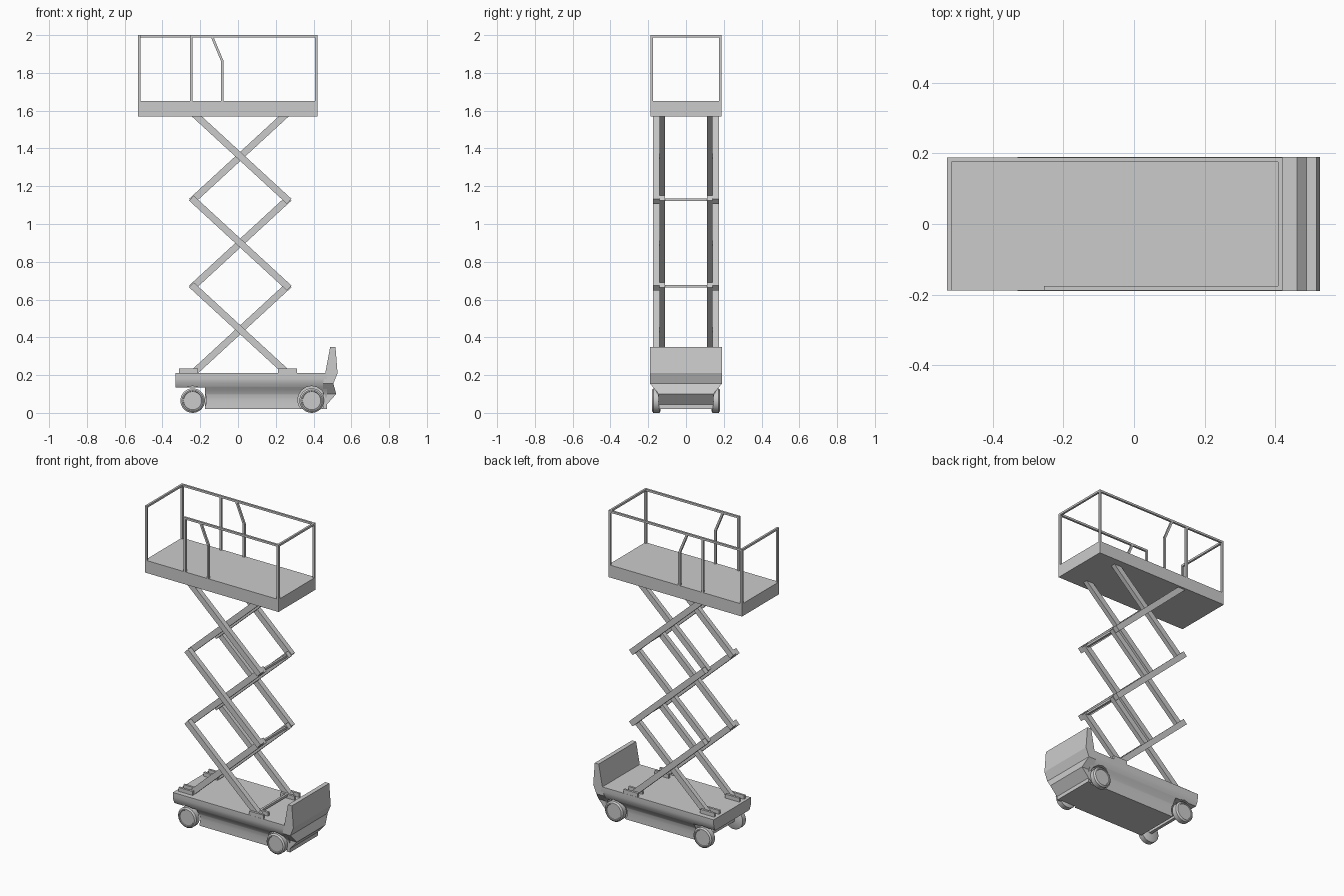
import bpy, bmesh, math
from mathutils import Vector, Matrix

if "Cube" in bpy.data.objects:
    bpy.data.objects.remove(bpy.data.objects["Cube"])

grey = bpy.data.materials.new("light_grey")
grey.diffuse_color = (0.6, 0.6, 0.6, 1)
grey.use_nodes = True
grey.node_tree.nodes["Principled BSDF"].inputs["Base Color"].default_value = grey.diffuse_color


def finish(name, bm, smooth=None):
    bmesh.ops.recalc_face_normals(bm, faces=bm.faces)
    me = bpy.data.meshes.new(name)
    bm.to_mesh(me)
    bm.free()
    ob = bpy.data.objects.new(name, me)
    bpy.context.collection.objects.link(ob)
    me.materials.append(grey)
    if smooth:
        bpy.ops.object.select_all(action='DESELECT')
        ob.select_set(True)
        bpy.context.view_layer.objects.active = ob
        bpy.ops.object.shade_smooth_by_angle(angle=math.radians(smooth))
    return ob


def box(name, x, y, z):
    bm = bmesh.new()
    m = Matrix.Translation([(a + b) / 2 for a, b in (x, y, z)])
    m = m @ Matrix.Diagonal((x[1] - x[0], y[1] - y[0], z[1] - z[0], 1))
    bmesh.ops.create_cube(bm, size=1, matrix=m)
    return finish(name, bm)


def bar(name, a, b, wide, deep, extend=0.0):
    """Square bar between two points; wide is along y for bars in the xz plane."""
    a, b = Vector(a), Vector(b)
    d = (b - a).normalized()
    side = Vector((0, 1, 0)) if abs(d.y) < 0.9 else Vector((1, 0, 0))
    up = d.cross(side)
    rot = Matrix((d, side, up)).transposed().to_4x4()
    m = Matrix.Translation((a + b) / 2) @ rot
    m = m @ Matrix.Diagonal(((b - a).length + 2 * extend, wide, deep, 1))
    bm = bmesh.new()
    bmesh.ops.create_cube(bm, size=1, matrix=m)
    return finish(name, bm)


def loft(name, rings, smooth=None):
    """Skin equal-length rings of points and cap both ends."""
    bm = bmesh.new()
    vs = [[bm.verts.new(p) for p in r] for r in rings]
    n = len(vs[0])
    for r, s in zip(vs, vs[1:]):
        for i in range(n):
            j = (i + 1) % n
            bm.faces.new((r[i], r[j], s[j], s[i]))
    bm.faces.new(vs[0])
    bm.faces.new(vs[-1])
    return finish(name, bm, smooth)


def turned(name, x, y0, z, profile, segs=32, smooth=None):
    """Closed wheel-like solid around the y direction from (radius, offset) pairs."""
    rings = [[(x + r * math.cos(2 * math.pi * i / segs), y0 + o,
               z + r * math.sin(2 * math.pi * i / segs)) for i in range(segs)]
             for r, o in profile]
    return loft(name, rings, smooth)


# Chassis: curved sides tucked in towards the bottom
half = [(0.19, 0.21), (0.19, 0.18), (0.186, 0.16), (0.176, 0.14),
        (0.162, 0.12), (0.15, 0.10), (0.145, 0.08), (0.143, 0.05), (0.143, 0.02)]
section = half + [(-y, z) for y, z in reversed(half)]
chassis = loft("chassis", [[(x, y, z) for y, z in section] for x in (-0.33, 0.47)], 40)

# Wheel arches and the recess under the rear end
cutters = [box("rear_recess_cutter", (-0.4, -0.175), (-0.3, 0.3), (-0.1, 0.135))]
for s in (-1, 1):
    for x in (-0.24, 0.39):
        cutters.append(turned("arch_cutter", x, s * 0.13, 0.068,
                              [(0.074, 0), (0.074, s * 0.12)], 16))
for c in cutters:
    c.hide_render = True
    c.hide_viewport = True
    mod = chassis.modifiers.new("cut", 'BOOLEAN')
    mod.operation = 'DIFFERENCE'
    mod.solver = 'EXACT'
    mod.object = c

# Upright front panel, narrowing below the deck
slices = [(0.35, 0.488, 0.516, 0.19), (0.21, 0.462, 0.527, 0.19),
          (0.155, 0.45, 0.505, 0.19), (0.10, 0.45, 0.52, 0.145),
          (0.035, 0.44, 0.462, 0.145)]
loft("front_panel", [[(x0, -w, z), (x1, -w, z), (x1, w, z), (x0, w, z)]
                     for z, x0, x1, w in slices])

# Wheels and rear axle
for s in (-1, 1):
    for x in (-0.24, 0.39):
        turned("wheel", x, s * 0.135, 0.065,
               [(0.055, 0), (0.065, s * 0.006), (0.065, s * 0.038), (0.056, s * 0.046),
                (0.05, s * 0.046), (0.048, s * 0.042)], 32, 35)
bar("rear_axle", (-0.24, -0.15, 0.065), (-0.24, 0.15, 0.065), 0.02, 0.02)

# Scissor arms: falling arms outside, rising arms inside
CX, DX, DZ = 0.012, 0.25, 0.23
for level in range(3):
    zc = 0.44 + level * 0.459
    lo = 0.215 if level == 0 else zc - DZ
    hi = 1.585 if level == 2 else zc + DZ
    xl = DX * (zc - lo) / DZ
    xh = DX * (hi - zc) / DZ
    ext = 0.012
    for s in (-1, 1):
        bar("outer_arm", (CX + xl, s * 0.158, lo), (CX - xh, s * 0.158, hi), 0.033, 0.036, ext)
        bar("inner_arm", (CX - xl, s * 0.127, lo), (CX + xh, s * 0.127, hi), 0.029, 0.036, ext)

# Cross rods tying the two sides together
for x, z in ((0.255, 0.228), (0.262, 0.67), (0.262, 1.129)):
    bar("cross_rod", (x, -0.17, z), (x, 0.17, z), 0.014, 0.014)

# Arm mounts: paired rails on the deck
for s in (-1, 1):
    for x0, yc in ((-0.312, 0.127), (0.212, 0.158)):
        for o in (-0.024, 0.024):
            y = s * (yc + o)
            box("mount_rail", (x0, x0 + 0.1), (y - 0.007, y + 0.007), (0.205, 0.235))

# Platform
L, R, W, FLOOR, TOP = -0.53, 0.42, 0.188, 1.65, 2.0
box("platform", (L, R), (-W, W), (1.57, FLOOR))

# Guard rails: full along the back and ends, with a doorway at the front left
T = 0.013
xa, xb, ya, zt = L + T / 2, R - T / 2, W - T / 2, TOP - T / 2
for x in (xa, xb):
    bar("end_top_rail", (x, -W, zt), (x, W, zt), T, T)
    for s in (-1, 1):
        bar("corner_post", (x, s * ya, FLOOR - 0.01), (x, s * ya, TOP), T, T)
bar("back_top_rail", (L, ya, zt), (R, ya, zt), T, T)
bar("front_top_rail", (-0.255, -ya, zt), (R, -ya, zt), T, T)
for s in (-1, 1):
    y = s * ya
    bar("middle_post", (-0.248, y, FLOOR - 0.01), (-0.248, y, TOP), T, T)
    bar("bent_post_lower", (-0.083, y, FLOOR - 0.01), (-0.083, y, 1.862), T, T)
    bar("bent_post_upper", (-0.083, y, 1.862), (-0.138, y, zt), T, T)
